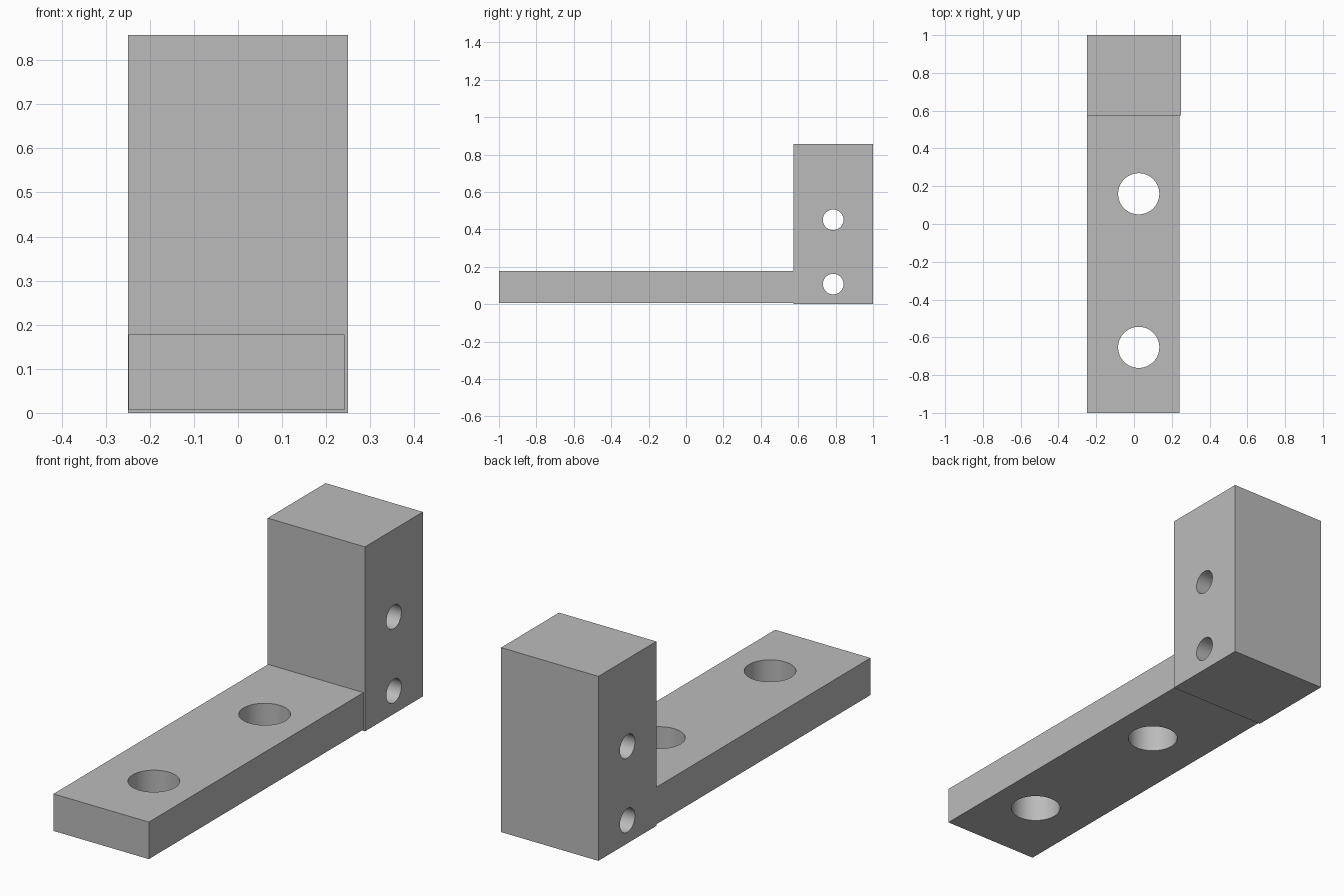
import bpy
import math

default = bpy.data.objects.get("Cube")
if default:
    bpy.data.objects.remove(default, do_unlink=True)

grey = bpy.data.materials.new("plain grey")
grey.use_nodes = True
COLOUR = (0.5, 0.5, 0.5, 1.0)
grey.diffuse_color = COLOUR
grey.node_tree.nodes["Principled BSDF"].inputs["Base Color"].default_value = COLOUR


def box(name, low, high):
    """Box between two opposite corners."""
    centre = [(a + b) / 2 for a, b in zip(low, high)]
    bpy.ops.mesh.primitive_cube_add(size=1, location=centre)
    ob = bpy.context.object
    ob.name = name
    ob.scale = [b - a for a, b in zip(low, high)]
    bpy.ops.object.transform_apply(location=False, rotation=False, scale=True)
    ob.data.materials.append(grey)
    return ob


def drill(ob, location, radius, rotation=(0, 0, 0)):
    """Cut a round through hole and discard the cutter."""
    bpy.ops.mesh.primitive_cylinder_add(vertices=64, radius=radius, depth=2,
                                        location=location, rotation=rotation)
    cutter = bpy.context.object
    cutter.hide_render = True
    cutter.data.materials.append(grey)
    mod = ob.modifiers.new("hole", 'BOOLEAN')
    mod.operation = 'DIFFERENCE'
    mod.solver = 'EXACT'
    mod.object = cutter
    bpy.context.view_layer.objects.active = ob
    bpy.ops.object.modifier_apply(modifier=mod.name)
    bpy.data.objects.remove(cutter, do_unlink=True)


# Flat base plate with two large vertical holes
plate = box("base_plate", (-0.248, -1, 0.006), (0.242, 0.575, 0.178))
for y in (-0.653, 0.16):
    drill(plate, (0.025, y, 0), 0.109)

# Upright block with two small holes running side to side
block = box("upright_block", (-0.25, 0.575, 0), (0.25, 1, 0.857))
for z in (0.107, 0.451):
    drill(block, (0, 0.787, z), 0.055, (0, math.pi / 2, 0))

# Smooth hole walls, sharp box edges
for ob in (plate, block):
    bpy.ops.object.select_all(action='DESELECT')
    ob.select_set(True)
    bpy.context.view_layer.objects.active = ob
    bpy.ops.object.shade_smooth_by_angle(angle=math.radians(30))
